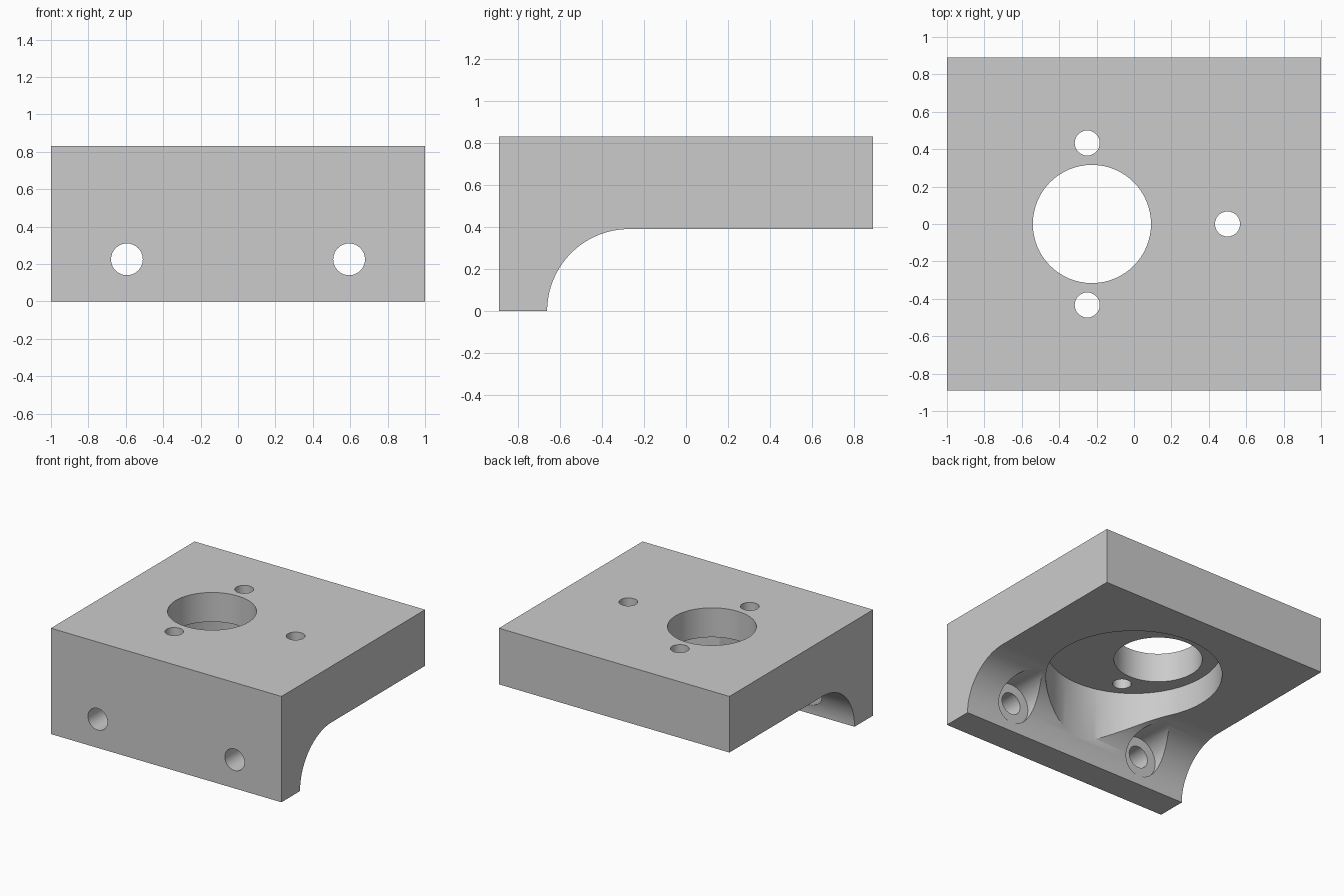
import bpy, bmesh, math
from mathutils import Matrix

cube = bpy.data.objects.get("Cube")
if cube:
    bpy.data.objects.remove(cube, do_unlink=True)

WIDTH, HALF_DEPTH, HEIGHT = 2.0, 0.89, 0.83
PLATE_Z = 0.39       # underside of the plate
POCKET_Z = 0.60      # ceiling of the round recess
LEG_Y = -0.66        # back of the front leg

grey = bpy.data.materials.new("plain_grey")
grey.use_nodes = True
grey.diffuse_color = (0.6, 0.6, 0.6, 1)
grey.node_tree.nodes["Principled BSDF"].inputs["Base Color"].default_value = grey.diffuse_color


def make_object(name, bm):
    bmesh.ops.recalc_face_normals(bm, faces=bm.faces)
    mesh = bpy.data.meshes.new(name)
    bm.to_mesh(mesh)
    bm.free()
    mesh.materials.append(grey)
    obj = bpy.data.objects.new(name, mesh)
    bpy.context.collection.objects.link(obj)
    return obj


def drill(body, name, radius, x, across, start, end, axis="Z", sides=64):
    """Cut a round hole along z at (x, y) or along y at (x, z)."""
    bm = bmesh.new()
    bmesh.ops.create_cone(bm, cap_ends=True, segments=sides, radius1=radius,
                          radius2=radius, depth=end - start)
    middle = (start + end) / 2
    if axis == "Z":
        place = Matrix.Translation((x, across, middle))
    else:
        place = Matrix.Translation((x, middle, across)) @ Matrix.Rotation(math.pi / 2, 4, "X")
    bmesh.ops.transform(bm, matrix=place, verts=bm.verts)
    cutter = make_object(name, bm)
    cutter.hide_render = True
    mod = body.modifiers.new(name, "BOOLEAN")
    mod.operation, mod.solver, mod.object = "DIFFERENCE", "EXACT", cutter
    bpy.context.view_layer.objects.active = body
    bpy.ops.object.modifier_apply(modifier=name)
    bpy.data.objects.remove(cutter, do_unlink=True)


# Side profile: plate with a front leg and a rounded inner corner
profile = [(-HALF_DEPTH, 0)]
for i in range(33):
    a = math.pi - i / 32 * math.pi / 2
    profile.append((LEG_Y + PLATE_Z * (1 + math.cos(a)), PLATE_Z * math.sin(a)))
profile += [(HALF_DEPTH, PLATE_Z), (HALF_DEPTH, HEIGHT), (-HALF_DEPTH, HEIGHT)]

bm = bmesh.new()
side = bm.faces.new([bm.verts.new((-WIDTH / 2, y, z)) for y, z in profile])
extruded = bmesh.ops.extrude_face_region(bm, geom=[side])["geom"]
bmesh.ops.translate(bm, vec=(WIDTH, 0, 0),
                    verts=[v for v in extruded if isinstance(v, bmesh.types.BMVert)])
bracket = make_object("mounting_bracket", bm)

# Round recess from below, and the offset shaft hole through it
drill(bracket, "recess", 0.63, 0, 0, -0.2, POCKET_Z, sides=96)
drill(bracket, "shaft_hole", 0.316, -0.225, 0, 0.3, 1)

# Three screw holes on a circle
for i in range(3):
    a = i * math.tau / 3
    drill(bracket, "screw_hole", 0.067, 0.5 * math.cos(a), 0.5 * math.sin(a), 0.3, 1, sides=32)

# Bolt holes through the leg, with flat seats cut into the rounded corner
for x in (-0.594, 0.594):
    drill(bracket, "bolt_seat", 0.157, x, 0.225, LEG_Y, -0.2, "Y", 48)
    drill(bracket, "bolt_hole", 0.085, x, 0.225, -1, -0.4, "Y", 32)

bpy.ops.object.select_all(action="DESELECT")
bracket.select_set(True)
bpy.context.view_layer.objects.active = bracket
bpy.ops.object.shade_smooth_by_angle(angle=math.radians(30))
